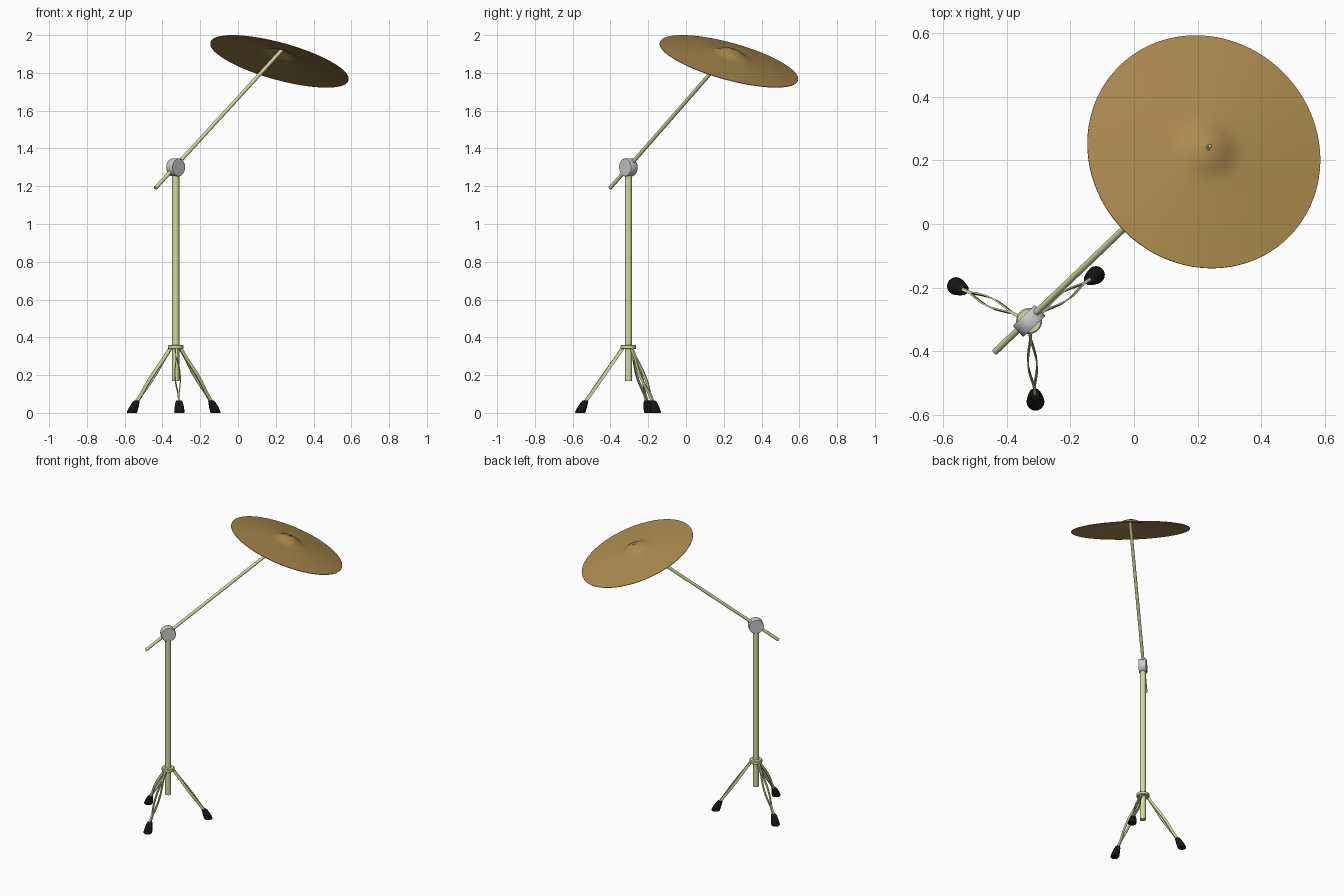
import bpy, bmesh, math
from mathutils import Vector, Matrix

if "Cube" in bpy.data.objects:
    bpy.data.objects.remove(bpy.data.objects["Cube"])


def material(name, rgb):
    m = bpy.data.materials.new(name)
    m.diffuse_color = (*rgb, 1)
    m.use_nodes = True
    m.node_tree.nodes["Principled BSDF"].inputs["Base Color"].default_value = m.diffuse_color
    return m


STEEL = material("pale_steel", (0.65, 0.72, 0.36))
BRONZE = material("bronze", (0.42, 0.26, 0.08))
RUBBER = material("black_rubber", (0.008, 0.008, 0.008))


def loft(name, rings, mat=None, closed=False, angle=40):
    """Skin a list of equal-length point rings; cap the ends unless closed."""
    bm = bmesh.new()
    loops = [[bm.verts.new(p) for p in ring] for ring in rings]
    pairs = list(zip(loops, loops[1:]))
    if closed:
        pairs.append((loops[-1], loops[0]))
    else:
        bm.faces.new(loops[0])
        bm.faces.new(loops[-1])
    n = len(loops[0])
    for a, b in pairs:
        for i in range(n):
            j = (i + 1) % n
            bm.faces.new((a[i], a[j], b[j], b[i]))
    bmesh.ops.recalc_face_normals(bm, faces=bm.faces)
    me = bpy.data.meshes.new(name)
    bm.to_mesh(me)
    bm.free()
    me.shade_smooth()
    me.set_sharp_from_angle(angle=math.radians(angle))
    if mat:
        me.materials.append(mat)
    ob = bpy.data.objects.new(name, me)
    bpy.context.collection.objects.link(ob)
    return ob


def circle(r, z=0, x=0, n=32):
    return [Vector((x + r * math.cos(2 * math.pi * i / n),
                    r * math.sin(2 * math.pi * i / n), z)) for i in range(n)]


def aim(origin, direction):
    return Matrix.Translation(origin) @ Vector(direction).to_track_quat('Z', 'Y').to_matrix().to_4x4()


def rod(name, a, b, profile, mat=None):
    """Turned part between two points; profile holds (fraction, radius)."""
    a, b = Vector(a), Vector(b)
    ob = loft(name, [circle(r, t * (b - a).length) for t, r in profile], mat)
    ob.matrix_world = aim(a, b - a)
    return ob


PX, PY = -0.33, -0.305

# Upright pole and leg collar
rod("pole", (PX, PY, 0.17), (PX, PY, 1.27), [(0, 0.019), (1, 0.019)], STEEL)
rod("leg_collar", (PX, PY, 0.337), (PX, PY, 0.36),
    [(0, 0.037), (0.15, 0.041), (0.85, 0.041), (1, 0.037)], STEEL)

# Tilter clamp, lying across the boom
side = Vector((0.69, -0.72, 0)).normalized() * 0.024
hub = Vector((PX, PY, 1.30))
rod("tilter_clamp", hub - side, hub + side,
    [(0, 0.046), (0.06, 0.048), (0.94, 0.048), (1, 0.046)])

# Boom arm
rod("boom_arm", (-0.437, -0.402, 1.19), (0.236, 0.241, 1.925),
    [(0, 0.010), (1, 0.010)], STEEL)

# Three legs: two bowed flat straps each, ending in a rubber foot
top, end = Vector((0.025, 0, 0.35)), Vector((0.235, 0, 0.05))
along = (end - top).normalized()
up = Vector((-along.z, 0, along.x)) * 0.009
bow = [(0, .003), (.2, .003), (.32, .009), (.45, .014), (.6, .014), (.72, .009), (.82, .003), (1, .003)]
for k in range(3):
    place = Matrix.Translation((PX, PY, 0)) @ Matrix.Rotation(math.radians(-85.5 + 120 * k), 4, 'Z')
    for s, label in ((-1, "right"), (1, "left")):
        rings = []
        for t, w in bow:
            p = top.lerp(end, t)
            y0, y1 = Vector((0, s * (w - 0.003), 0)), Vector((0, s * (w + 0.002), 0))
            rings.append([p + y0 - up, p + y1 - up, p + y1 + up, p + y0 + up])
        loft(f"leg_{k + 1}_{label}_strap", rings, STEEL).matrix_world = place
    foot = [circle(r, z, d, 24) for z, r, d in
            ((0, .026, .256), (.006, .028, .255), (.03, .025, .245), (.058, .019, .232), (.066, .014, .228))]
    loft(f"foot_{k + 1}", foot, RUBBER, angle=50).matrix_world = place

# Cymbal: thin shallow bow with a raised bell and a small centre hole
profile = [(.379, 0), (.32, .0085), (.25, .018), (.18, .027), (.125, .033), (.10, .037),
           (.08, .044), (.06, .054), (.04, .062), (.02, .067), (.006, .069)]
shell = [circle(r, h, n=96) for r, h in profile]
shell += [circle(r, h - 0.003, n=96) for r, h in reversed(profile)]
cymbal = loft("cymbal", shell, BRONZE, closed=True)
cymbal.matrix_world = aim((0.22, 0.2275, 1.8625), (0.257, 0.257, 0.932))

# Stub holding the cymbal at its hole
n = Vector((0.257, 0.257, 0.932)).normalized()
c = Vector((0.22, 0.2275, 1.8625))
rod("cymbal_post", c + n * 0.058, c + n * 0.071, [(0, 0.005), (1, 0.005)], STEEL)
